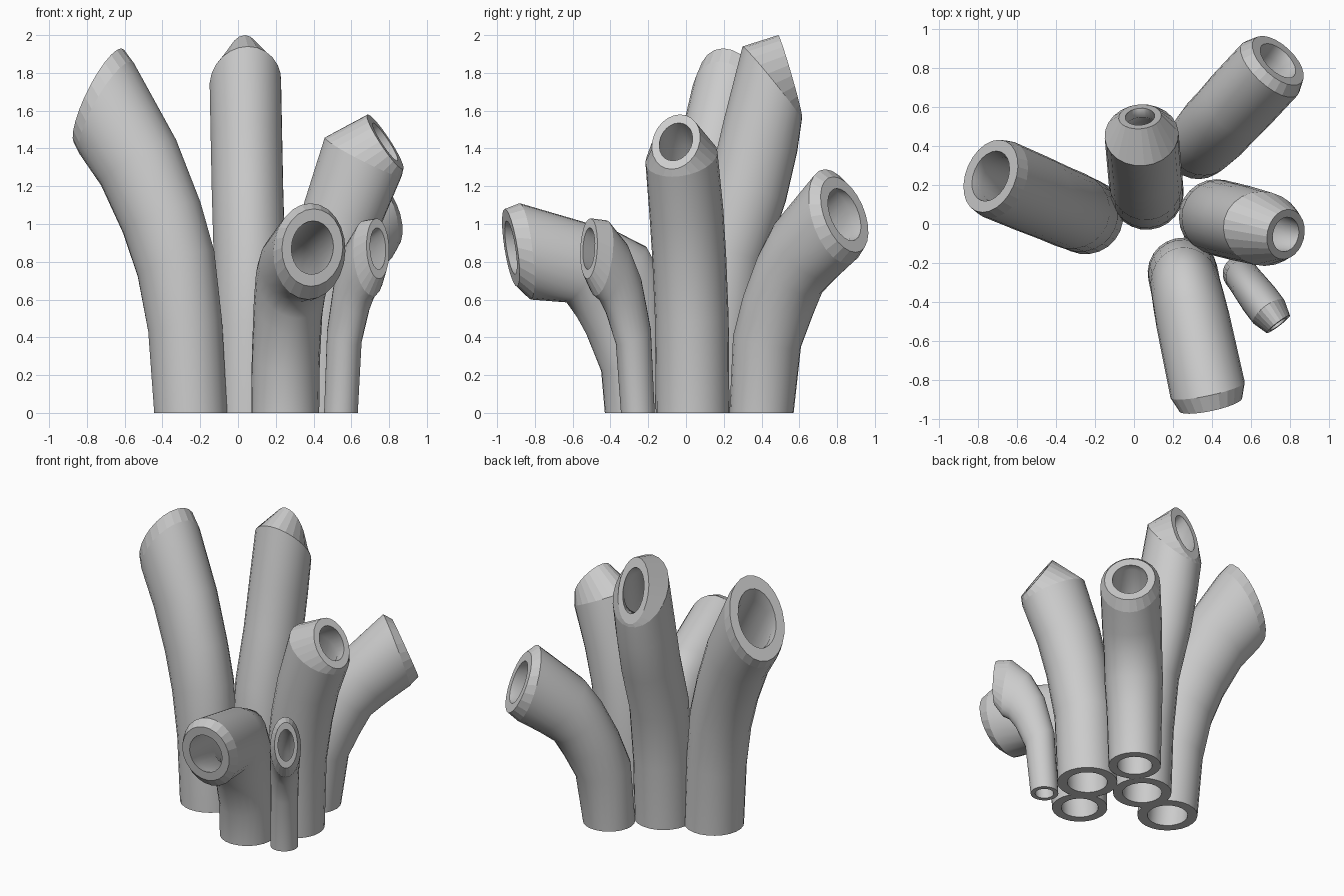
import bpy, math
from mathutils import Vector

if "Cube" in bpy.data.objects:
    bpy.data.objects.remove(bpy.data.objects["Cube"])

SIDES = 24
WALL = 0.67   # inner radius as a share of the outer radius


def ring(base, azimuth, back, front, width, scale=1.0):
    """Elliptical ring; back/front are (distance, height) points in the bending plane."""
    a = math.radians(azimuth)
    along = Vector((math.cos(a), math.sin(a), 0))
    side = Vector((-math.sin(a), math.cos(a), 0))
    p = along * back[0] + Vector((0, 0, back[1]))
    q = along * front[0] + Vector((0, 0, front[1]))
    mid, half = (p + q) / 2, (q - p) / 2
    origin = Vector((base[0], base[1], 0))
    pts = []
    for i in range(SIDES):
        t = 2 * math.pi * i / SIDES
        pts.append(origin + mid + (half * math.cos(t) + side * width * math.sin(t)) * scale)
    return pts


def hollow_tube(name, base, azimuth, sections):
    """Sections run from the ground up; the last one is the narrowed lip."""
    def make(s, k=1.0):
        return ring(base, azimuth, s[0:2], s[2:4], s[4], k)
    outer = [make(s) for s in sections]
    inner = [make(s, WALL) for s in sections[:-2]]
    inner.append(make(sections[-2], 0.58))
    inner.append(make(sections[-1], 0.69))
    loops = outer + inner[::-1]
    verts = [p for loop in loops for p in loop]
    n = len(loops)
    faces, smooth = [], []
    flat_bands = (len(sections) - 2, len(sections) - 1, n - 1)  # lip, rim, base
    for j in range(n):
        k = (j + 1) % n
        for i in range(SIDES):
            m = (i + 1) % SIDES
            faces.append((j * SIDES + i, j * SIDES + m, k * SIDES + m, k * SIDES + i))
            smooth.append(j not in flat_bands)
    mesh = bpy.data.meshes.new(name)
    mesh.from_pydata(verts, [], faces)
    mesh.polygons.foreach_set("use_smooth", smooth)
    mesh.update()
    obj = bpy.data.objects.new(name, mesh)
    bpy.context.collection.objects.link(obj)
    return obj


# each section: back distance, back height, front distance, front height, half width
# tall tube leaning left
hollow_tube("left_tube", (-0.25, 0.04), 157, [
    (-.195, 0, .195, 0, .195), (-.165, .49, .23, .43, .195), (-.12, .86, .29, .72, .2),
    (-.04, 1.12, .375, .95, .2), (.10, 1.45, .50, 1.2, .205),
    (.345, 1.86, .62, 1.36, .208), (.40, 1.93, .655, 1.42, .195)])

# tallest tube, leaning back
hollow_tube("center_tube", (0.065, 0.16), 95, [
    (-.19, 0, .19, 0, .19), (-.18, .47, .21, .43, .19), (-.14, .9, .26, .8, .19),
    (-.03, 1.25, .37, 1.12, .19), (.04, 1.55, .43, 1.38, .19),
    (.14, 1.94, .455, 1.55, .19), (.33, 2.0, .455, 1.57, .11)])

# bent tube at the back right
hollow_tube("back_right_tube", (0.33, 0.40), 47, [
    (-.17, 0, .17, 0, .17), (-.14, .42, .22, .34, .18), (-.06, .64, .30, .50, .19),
    (.05, .86, .37, .62, .19), (.16, 1.02, .48, .70, .195),
    (.46, 1.29, .62, .79, .195), (.52, 1.25, .68, .85, .165)])

# short wide tube pointing forward
hollow_tube("front_tube", (0.25, -0.25), -78, [
    (-.18, 0, .18, 0, .18), (-.17, .35, .2, .22, .18), (-.13, .72, .28, .41, .18),
    (-.04, .88, .33, .50, .185), (.12, .96, .39, .585, .19),
    (.645, 1.11, .585, .6, .195), (.725, 1.08, .66, .67, .165)])

# medium tube on the right
hollow_tube("right_tube", (0.425, 0.035), -14, [
    (-.195, 0, .195, 0, .195), (-.18, .52, .215, .48, .195), (-.13, .86, .275, .78, .195),
    (-.07, 1.12, .34, 1.0, .195), (.04, 1.46, .45, 1.25, .19),
    (.27, 1.58, .46, 1.29, .13)])

# small thin tube at the front right
hollow_tube("small_tube", (0.545, -0.255), -53, [
    (-.09, 0, .09, 0, .09), (-.065, .45, .125, .36, .09), (0, .72, .19, .52, .095),
    (.09, .90, .235, .59, .1), (.21, 1.02, .28, .62, .1),
    (.315, 1.03, .335, .71, .075)])
